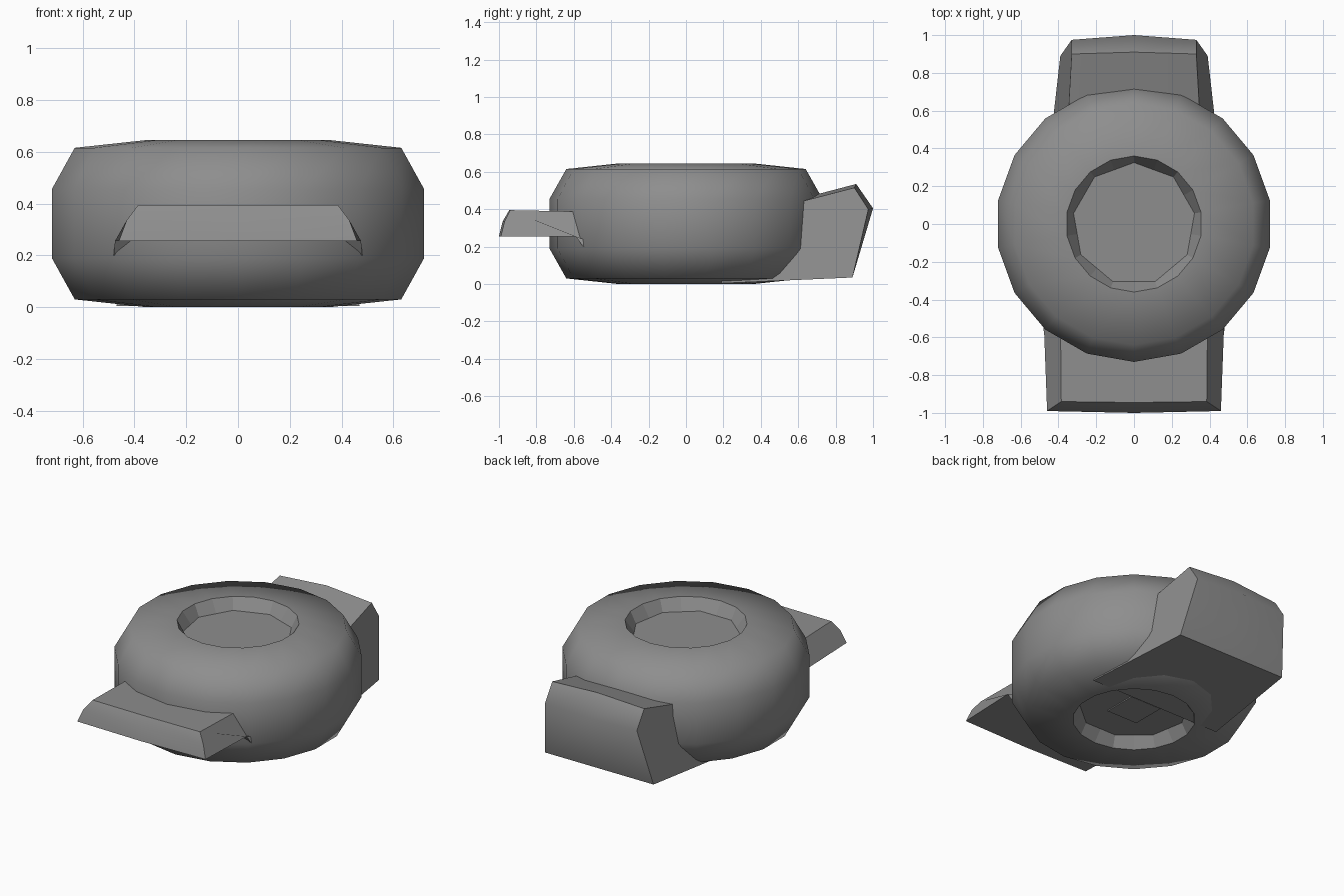
import bpy, bmesh
from math import sin, cos, pi, radians

if "Cube" in bpy.data.objects:
    bpy.data.objects.remove(bpy.data.objects["Cube"])

grey = bpy.data.materials.new("plain grey")
grey.use_nodes = True
grey.diffuse_color = (0.27, 0.27, 0.27, 1)
grey.node_tree.nodes["Principled BSDF"].inputs["Base Color"].default_value = (0.27, 0.27, 0.27, 1)


def finish(name, bm, angle=60):
    """Turn a bmesh into a named, smoothed, coloured object."""
    bmesh.ops.recalc_face_normals(bm, faces=bm.faces)
    mesh = bpy.data.meshes.new(name)
    bm.to_mesh(mesh)
    bm.free()
    mesh.materials.append(grey)
    obj = bpy.data.objects.new(name, mesh)
    bpy.context.collection.objects.link(obj)
    bpy.ops.object.select_all(action="DESELECT")
    obj.select_set(True)
    bpy.context.view_layer.objects.active = obj
    bpy.ops.object.shade_smooth_by_angle(angle=radians(angle))
    return obj


def skin(bm, loops):
    """Bridge equal closed loops of points and cap both ends."""
    rings = [[bm.verts.new(p) for p in loop] for loop in loops]
    n = len(rings[0])
    for a, b in zip(rings, rings[1:]):
        for i in range(n):
            j = (i + 1) % n
            bm.faces.new((a[i], a[j], b[j], b[i]))
    bm.faces.new(rings[0])
    bm.faces.new(rings[-1])


def ring(radius, z, nine_sided=False):
    """Circle of 18 points, optionally flattened to a nine-sided outline."""
    pts = []
    for i in range(18):
        a = pi / 2 + i * pi / 9
        r = radius * cos(pi / 9) if nine_sided and i % 2 else radius
        pts.append((r * cos(a), r * sin(a), z))
    return pts


def mirrored_shell(name, side, middle):
    """Skin a side outline, the middle outline and the mirrored side."""
    bm = bmesh.new()
    left = side
    right = [(-x, y, z) for x, y, z in side]
    skin(bm, [left, [(0, y, z) for y, z in middle], right])
    return finish(name, bm, 50)


# Round body with a shallow dish above and below
bm = bmesh.new()
profile = [(0.36, 0.0), (0.64, 0.03), (0.73, 0.19),
           (0.73, 0.455), (0.64, 0.615), (0.36, 0.645)]
skin(bm, [ring(0.325, 0.07, True)] + [ring(r, z) for r, z in profile]
     + [ring(0.325, 0.57, True)])
body = finish("round_body", bm)
for face in body.data.polygons:
    x, y, z = face.center
    if (x * x + y * y) ** 0.5 < 0.36:
        face.use_smooth = False

# Rear block, crowned along its middle
mirrored_shell(
    "rear_block",
    [(0.47, 0.19, 0.004), (0.39, 0.89, 0.035), (0.33, 0.975, 0.40),
     (0.33, 0.90, 0.515), (0.37, 0.19, 0.33)],
    [(0.19, 0.004), (0.89, 0.035), (1.0, 0.405), (0.91, 0.535), (0.19, 0.345)])

# Front lip with a small drop where it meets the body
mirrored_shell(
    "front_lip",
    [(0.46, -0.99, 0.255), (0.43, -0.97, 0.335), (0.385, -0.94, 0.395),
     (0.39, -0.45, 0.385), (0.48, -0.45, 0.20), (0.48, -0.55, 0.20),
     (0.475, -0.59, 0.255)],
    [(-1.0, 0.255), (-0.98, 0.335), (-0.945, 0.395), (-0.45, 0.385),
     (-0.45, 0.20), (-0.55, 0.20), (-0.59, 0.255)])

# Small square plate in the lower dish
bm = bmesh.new()
h = 0.11
skin(bm, [[(-h, -h, z), (h, -h, z), (h, h, z), (-h, h, z)] for z in (0.063, 0.072)])
finish("lower_plate", bm)
